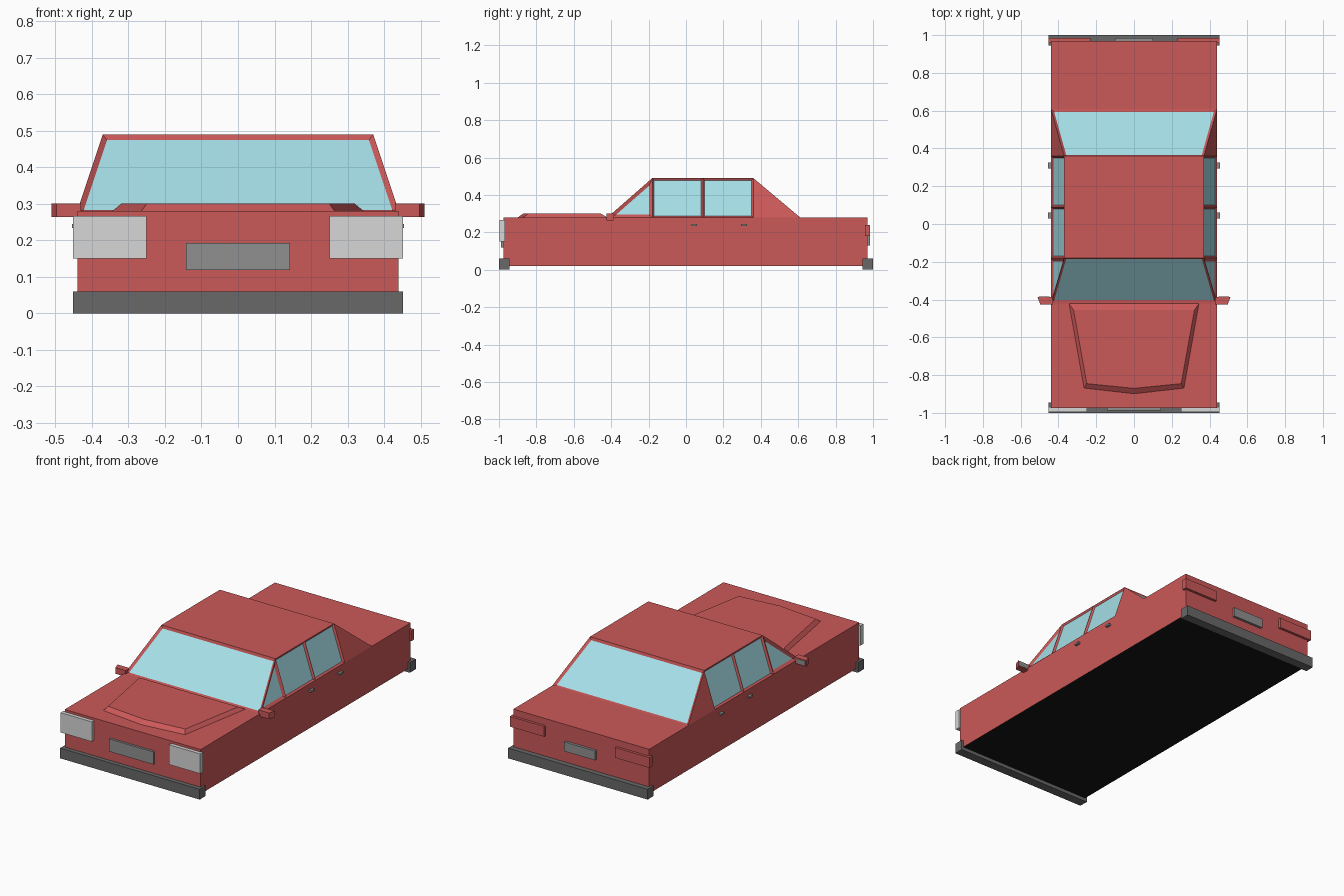
import bpy, bmesh
from mathutils import Vector

if "Cube" in bpy.data.objects:
    bpy.data.objects.remove(bpy.data.objects["Cube"])


def material(name, rgb):
    m = bpy.data.materials.new(name)
    m.diffuse_color = (*rgb, 1)
    m.use_nodes = True
    m.node_tree.nodes["Principled BSDF"].inputs["Base Color"].default_value = m.diffuse_color
    return m


RED = material("red_paint", (0.60, 0.098, 0.098))
GLASS = material("window_glass", (0.40, 0.78, 0.85))
LAMP = material("lamp_grey", (0.68, 0.68, 0.68))
GREY = material("plate_grey", (0.28, 0.28, 0.28))
DARK = material("bumper_grey", (0.14, 0.14, 0.14))
BLACK = material("underside_black", (0.008, 0.008, 0.008))


def finish(name, bm, mats):
    bmesh.ops.recalc_face_normals(bm, faces=bm.faces[:])
    me = bpy.data.meshes.new(name)
    bm.to_mesh(me)
    bm.free()
    for m in mats:
        me.materials.append(m)
    ob = bpy.data.objects.new(name, me)
    bpy.context.collection.objects.link(ob)
    return ob


def loft(bottom, top):
    """Closed solid between two rings of points."""
    bm = bmesh.new()
    a = [bm.verts.new(p) for p in bottom]
    b = [bm.verts.new(p) for p in top]
    bm.faces.new(a)
    bm.faces.new(b)
    n = len(a)
    for i in range(n):
        j = (i + 1) % n
        bm.faces.new((a[i], a[j], b[j], b[i]))
    bmesh.ops.recalc_face_normals(bm, faces=bm.faces[:])
    return bm


def rect(x0, x1, y0, y1, z):
    return [(x0, y0, z), (x1, y0, z), (x1, y1, z), (x0, y1, z)]


def box(name, x0, x1, y0, y1, z0, z1, mat):
    return finish(name, loft(rect(x0, x1, y0, y1, z0), rect(x0, x1, y0, y1, z1)), [mat])


def pair(name, x0, x1, *rest):
    """Same box on both sides of the car."""
    box(name + "_right", x0, x1, *rest)
    box(name + "_left", -x1, -x0, *rest)


# lower body with black underside
bm = loft(rect(-.44, .44, -.975, .97, .02), rect(-.44, .44, -.975, .97, .28))
for f in bm.faces:
    f.material_index = 1 if f.normal.z < -.5 else 0
finish("body", bm, [RED, BLACK])

# cabin: sides are cut into panels, then windows are inset
bm = loft(rect(-.44, .44, -.42, .61, .28), rect(-.37, .37, -.18, .36, .49))
for y in (-.18, .09, .36):
    sides = [f for f in bm.faces if abs(f.normal.x) > .5]
    geom = sides + list({e for f in sides for e in f.edges}) + list({v for f in sides for v in f.verts})
    bmesh.ops.bisect_plane(bm, geom=geom, dist=1e-5, plane_co=(0, y, 0), plane_no=(0, 1, 0))
bm.normal_update()
windows = []
for f in bm.faces:
    c = f.calc_center_median()
    if abs(f.normal.x) > .5 and c.y < .36:
        windows.append((f, .018 if c.y < -.18 else .01))
    elif abs(f.normal.y) > .3:
        windows.append((f, .014))
for f, t in windows:
    bmesh.ops.inset_individual(bm, faces=[f], thickness=t, depth=-.009, use_even_offset=True)
    f.material_index = 1
finish("cabin", bm, [RED, GLASS])

# raised hood panel
low = [(-.345, -.42), (-.265, -.87), (0, -.90), (.265, -.87), (.345, -.42)]
high = [(-.32, -.455), (-.25, -.845), (0, -.87), (.25, -.845), (.32, -.455)]
finish("hood_bulge", loft([(x, y, .279) for x, y in low], [(x, y, .30) for x, y in high]), [RED])

# bumpers
box("front_bumper", -.452, .452, -1, -.945, 0, .06, DARK)
box("rear_bumper", -.452, .452, .945, 1, 0, .06, DARK)

# lamps and plates
pair("headlight", .25, .452, -.996, -.968, .15, .266, LAMP)
pair("tail_light", .23, .452, .957, .985, .18, .24, RED)
box("front_plate", -.143, .143, -.988, -.97, .118, .192, GREY)
box("rear_plate", -.1, .1, .96, .985, .13, .185, GREY)

# door handles
pair("front_door_handle", .435, .455, .03, .06, .234, .245, GREY)
pair("rear_door_handle", .435, .455, .295, .325, .234, .245, GREY)

# wing mirrors with grey reflecting face at the back
for side, s in (("right", 1), ("left", -1)):
    ring = [(.43, -.425), (.497, -.425), (.51, -.387), (.43, -.387)]
    bm = loft([(s * x, y, .264) for x, y in ring], [(s * x, y, .30) for x, y in ring])
    finish("wing_mirror_" + side, bm, [RED])
    x0, x1 = sorted((s * .447, s * .503))
    box("mirror_glass_" + side, x0, x1, -.388, -.385, .269, .295, GREY)
